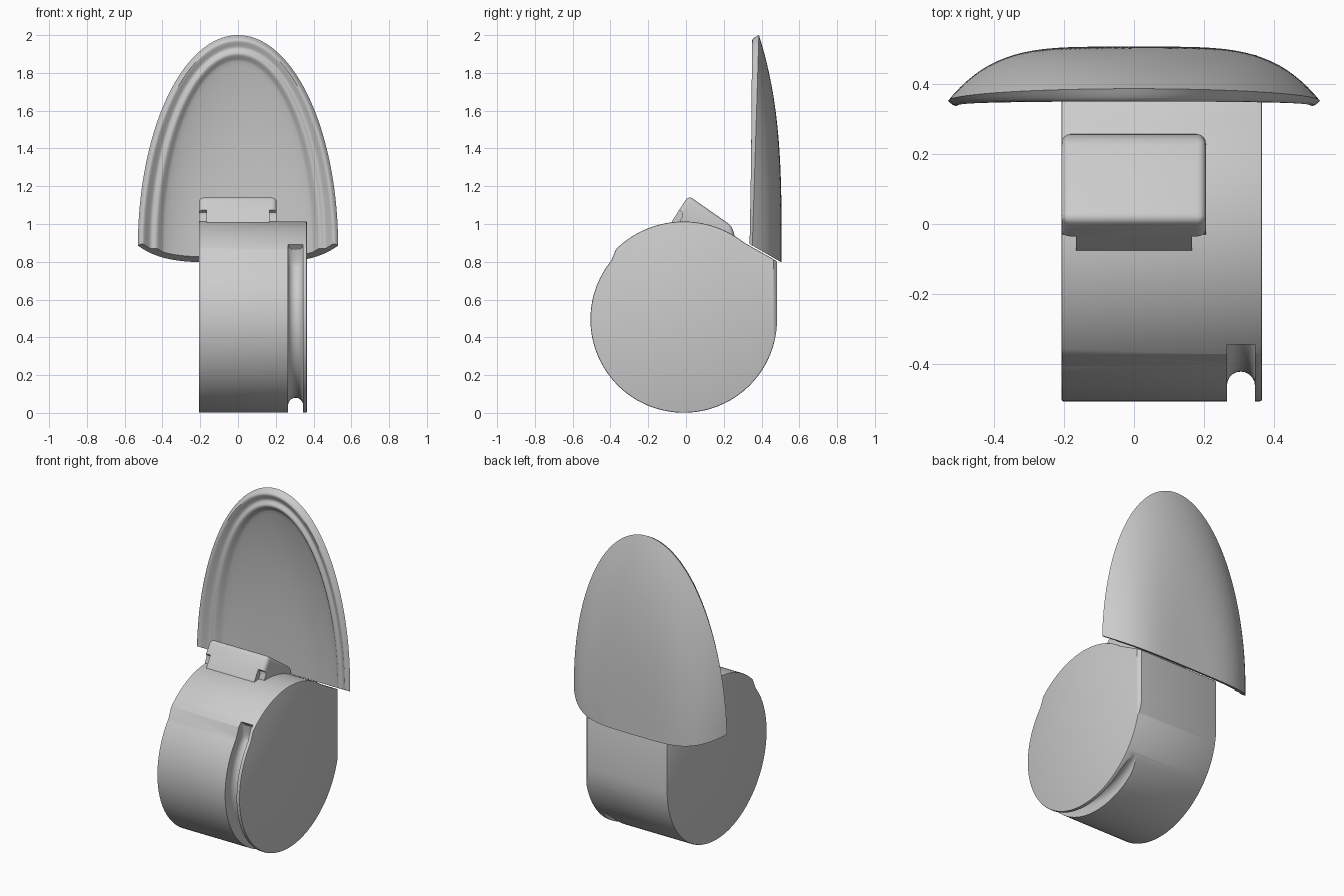
import bpy, bmesh, math
from mathutils import Vector

if "Cube" in bpy.data.objects:
    bpy.data.objects.remove(bpy.data.objects["Cube"])

grey = bpy.data.materials.new("plain_grey")
grey.diffuse_color = (0.6, 0.6, 0.6, 1)
grey.use_nodes = True
grey.node_tree.nodes["Principled BSDF"].inputs["Base Color"].default_value = grey.diffuse_color


def finish(bm, name):
    bmesh.ops.recalc_face_normals(bm, faces=bm.faces[:])
    me = bpy.data.meshes.new(name)
    bm.to_mesh(me)
    bm.free()
    ob = bpy.data.objects.new(name, me)
    bpy.context.collection.objects.link(ob)
    me.materials.append(grey)
    return ob


def activate(ob):
    bpy.ops.object.select_all(action='DESELECT')
    ob.select_set(True)
    bpy.context.view_layer.objects.active = ob


def smooth(ob, deg=35):
    activate(ob)
    bpy.ops.object.shade_smooth_by_angle(angle=math.radians(deg))


def prism(name, lo, hi):
    """Prism between two matching rings of 3D points."""
    bm = bmesh.new()
    a = [bm.verts.new(p) for p in lo]
    b = [bm.verts.new(p) for p in hi]
    n = len(a)
    for i in range(n):
        j = (i + 1) % n
        bm.faces.new((a[i], a[j], b[j], b[i]))
    bm.faces.new(a)
    bm.faces.new(b)
    return finish(bm, name)


def extrude_x(name, pts, x0, x1):
    return prism(name, [(x0, y, z) for y, z in pts], [(x1, y, z) for y, z in pts])


def bevel(ob, width, segments, angle=30):
    activate(ob)
    m = ob.modifiers.new("bevel", 'BEVEL')
    m.width, m.segments = width, segments
    m.limit_method, m.angle_limit = 'ANGLE', math.radians(angle)
    bpy.ops.object.modifier_apply(modifier=m.name)


def carve(ob, cutter):
    cutter.hide_render = True
    activate(ob)
    m = ob.modifiers.new("carve", 'BOOLEAN')
    m.operation, m.solver, m.object = 'DIFFERENCE', 'EXACT', cutter
    bpy.ops.object.modifier_apply(modifier=m.name)
    bpy.data.objects.remove(cutter)


def arc(cy, cz, r, a0, a1, n):
    out = []
    for i in range(n + 1):
        t = math.radians(a0 + (a1 - a0) * i / n)
        out.append((cy + r * math.cos(t), cz + r * math.sin(t)))
    return out


# Drum: raised upper arc, step at the front, flat back with a slanted top
CY, CZ, R = -0.012, 0.495, 0.494
profile = (arc(CY, 0.5, 0.513, 51.6, 134.3, 40)
           + arc(CY, CZ, R, 141, 360, 100) + [(0.482, 0.803)])
drum = extrude_x("drum_body", profile, -0.207, 0.365)
bevel(drum, 0.006, 2, 60)

# Chamfered upright corner at the back right
tri = [(0.343, 0.488), (0.37, 0.458), (0.4, 0.52)]
carve(drum, prism("corner_cutter", [(x, y, 0.3) for x, y in tri], [(x, y, 0.95) for x, y in tri]))

# Round-bottomed groove around the drum, fading out at the back
bm = bmesh.new()
rings = []
for i in range(91):
    deg = 130 + (322 - 130) * i / 90
    t = math.radians(deg)
    fade = min(1, max(0, (deg - 265) / 55))
    start = math.sin(math.pi / 2 * min(1, (deg - 130) / 11 + 0.2))
    rc = R + 0.018 * (1 - start) - 0.085 * (1 - fade ** 1.5) * start + 0.04
    ring = [(0.04, 0.65)]
    ring += [(0.04 * math.cos(k * math.pi / 10), rc - 0.04 * math.sin(k * math.pi / 10))
             for k in range(11)]
    ring += [(-0.04, 0.65)]
    rings.append([bm.verts.new((0.305 + x, CY + r * math.cos(t), CZ + r * math.sin(t)))
                  for x, r in ring])
for p, q in zip(rings, rings[1:]):
    for k in range(len(p)):
        j = (k + 1) % len(p)
        bm.faces.new((p[k], p[j], q[j], q[k]))
bm.faces.new(rings[0])
bm.faces.new(rings[-1])
carve(drum, finish(bm, "groove_cutter"))
smooth(drum, 24)

# Wedge block on top, notched at its lower front corners
block = extrude_x("top_block", [(0.013, 1.15), (0.243, 0.99), (0.262, 0.92), (-0.08, 0.93),
                                (-0.084, 1.0)], -0.207, 0.205)
bevel(block, 0.025, 4)
notch = [(-0.2, 0.9), (-0.2, 1.075), (-0.035, 1.075), (-0.018, 1.06), (-0.018, 1.04),
         (-0.03, 1.02), (-0.03, 0.9)]
for s in (-1, 1):
    carve(block, extrude_x("notch_cutter", notch, s * 0.166, s * 0.3))
smooth(block, 40)

# Domed shell: elliptical outline, double ridge along the inside of the rim
A, B, Z0 = 0.53, 1.12, 0.88


def back_y(x, z):
    u, v = x / A, max(z - Z0, 0) / B
    t = math.hypot(u, v)
    s = v / t if t > 1e-6 else 0
    return 0.506 - (0.155 - 0.035 * s) * t ** (4.3 - 1.3 * s)


KEYS = [(0, 0), (0.032, 0.046), (0.065, 0.042), (0.1, 0.065), (0.14, 0.05), (1, 0.05)]


def thickness(d):
    for (d0, t0), (d1, t1) in zip(KEYS, KEYS[1:]):
        if d <= d1:
            f = (d - d0) / (d1 - d0)
            f = math.sin(f * math.pi / 2) if d0 == 0 else f * f * (3 - 2 * f)
            return t0 + (t1 - t0) * f


insets = [0.007 * i for i in range(21)] + [0.14 + 0.39 * i / 16 for i in range(1, 17)]
N = 80


def grid_point(d, k):
    """k = -1 and N + 1 are the straight ends running down past the cut."""
    t = math.pi * min(max(k, 0), N) / N
    x = (A - d) * math.cos(t)
    z = 0.7 if k in (-1, N + 1) else Z0 + (B - d) * math.sin(t)
    return x, z


bm = bmesh.new()
for side in (0, 1):
    cols = []
    for d in insets:
        col = []
        for k in range(-1, N + 2):
            x, z = grid_point(d, k)
            col.append(bm.verts.new((x, back_y(x, z) - side * thickness(d), z)))
        cols.append(col)
    for p, q in zip(cols, cols[1:]):
        for k in range(N + 2):
            bm.faces.new((p[k], p[k + 1], q[k + 1], q[k]))
bmesh.ops.remove_doubles(bm, verts=bm.verts[:], dist=0.0002)
bmesh.ops.recalc_face_normals(bm, faces=bm.faces[:])
# slanted bottom cut, then cap it
cut = bmesh.ops.bisect_plane(bm, geom=bm.verts[:] + bm.edges[:] + bm.faces[:],
                             plane_co=Vector((0, 0.335, 0.895)),
                             plane_no=Vector((0, 0.095, 0.165)), clear_inner=True)
edges = [e for e in cut["geom_cut"] if isinstance(e, bmesh.types.BMEdge)]
bmesh.ops.triangle_fill(bm, edges=edges, use_beauty=True)
shell = finish(bm, "domed_shell")
smooth(shell, 40)
